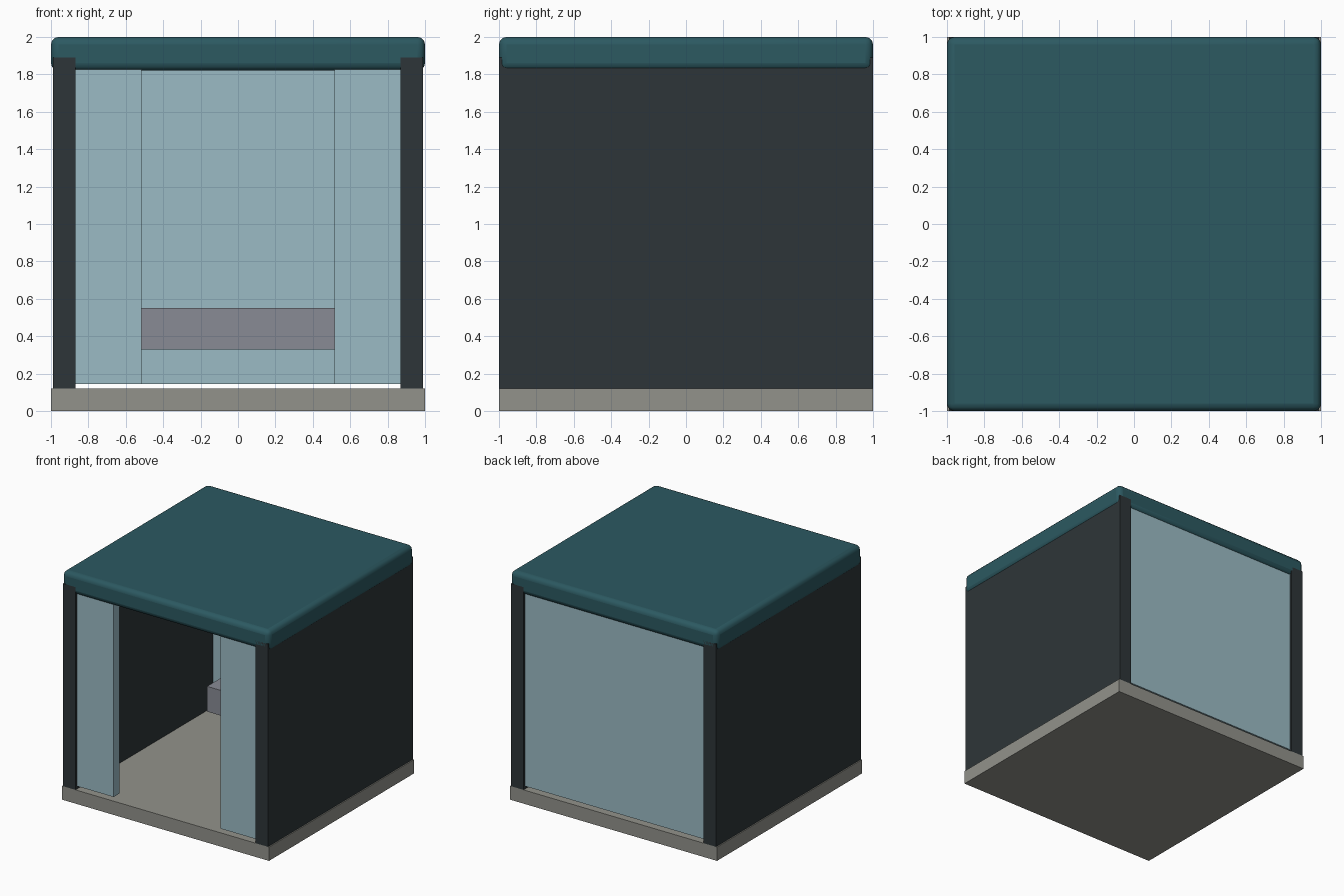
import bpy

if "Cube" in bpy.data.objects:
    bpy.data.objects.remove(bpy.data.objects["Cube"])


def material(name, r, g, b):
    m = bpy.data.materials.new(name)
    m.diffuse_color = (r, g, b, 1)
    m.use_nodes = True
    m.node_tree.nodes["Principled BSDF"].inputs["Base Color"].default_value = m.diffuse_color
    return m


def box(name, x, y, z, mat):
    """Box from (min, max) ranges on each axis."""
    bpy.ops.mesh.primitive_cube_add(size=1)
    ob = bpy.context.object
    ob.name = name
    ob.location = [(a + b) / 2 for a, b in (x, y, z)]
    ob.scale = [b - a for a, b in (x, y, z)]
    bpy.ops.object.transform_apply(location=False, rotation=False, scale=True)
    ob.data.materials.append(mat)
    return ob


concrete = material("concrete", 0.29, 0.29, 0.26)
dark = material("dark_panel", 0.027, 0.036, 0.04)
glass = material("pale_glass", 0.33, 0.50, 0.56)
teal = material("teal_roof", 0.025, 0.10, 0.12)
seat = material("bench_grey", 0.25, 0.26, 0.30)

# Floor slab
box("floor_slab", (-1, 1), (-1, 1), (0, 0.12), concrete)

# Side walls and the two front glass panels beside the doorway
for side, s in (("left", -1), ("right", 1)):
    box(side + "_wall", sorted((s * 0.87, s * 0.99)), (-1, 1), (0.12, 1.89), dark)
    box(side + "_front_panel", sorted((s * 0.515, s * 0.87)), (-0.98, -0.9),
        (0.145, 1.85), glass)

# Full-width back glass panel
box("back_panel", (-0.87, 0.87), (0.9, 0.98), (0.145, 1.85), glass)

# Bench inside, toward the back
box("bench", (-0.6, 0.6), (0.43, 0.85), (0.33, 0.55), seat)

# Roof slab with rounded edges
roof = box("roof", (-1, 1), (-1, 1), (1.82, 2.0), teal)
bevel = roof.modifiers.new("rounded_edges", "BEVEL")
bevel.width = 0.04
bevel.segments = 3
bpy.ops.object.shade_smooth_by_angle()
